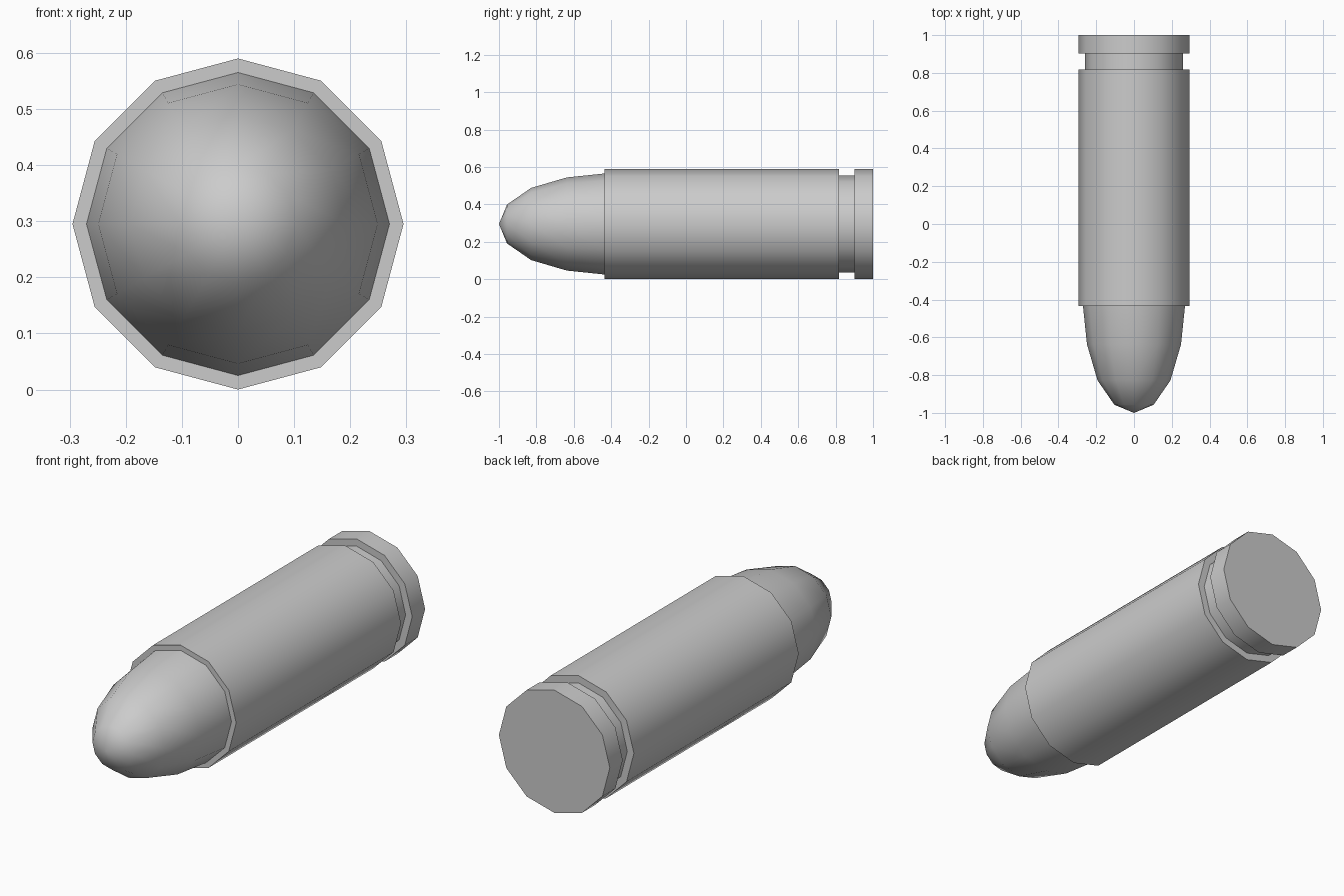
import bpy, bmesh, math

if "Cube" in bpy.data.objects:
    bpy.data.objects.remove(bpy.data.objects["Cube"], do_unlink=True)

SIDES = 12
AXIS_Z = 0.295
NOSE_R, CASE_R, GROOVE_R = 0.27, 0.295, 0.26
NOSE_Y, GROOVE_FRONT, GROOVE_BACK = -0.435, 0.817, 0.902

metal = bpy.data.materials.new("plain grey metal")
metal.use_nodes = True
GREY = (0.6, 0.6, 0.6, 1)
metal.diffuse_color = GREY
metal.node_tree.nodes["Principled BSDF"].inputs["Base Color"].default_value = GREY


def lathe(name, profile):
    """Turn a (radius, y) profile around the long axis."""
    bm = bmesh.new()
    verts = [bm.verts.new((r, y, 0)) for r, y in profile]
    edges = [bm.edges.new(pair) for pair in zip(verts, verts[1:])]
    bmesh.ops.spin(bm, geom=verts + edges, cent=(0, 0, 0), axis=(0, 1, 0),
                   angle=math.tau, steps=SIDES)
    bmesh.ops.remove_doubles(bm, verts=bm.verts, dist=0.0005)
    bmesh.ops.recalc_face_normals(bm, faces=bm.faces)
    # Orient outward even where the profile is open
    if sum(f.normal.dot((f.calc_center_median().x, 0, f.calc_center_median().z))
           for f in bm.faces) < 0:
        bmesh.ops.reverse_faces(bm, faces=bm.faces)
    mesh = bpy.data.meshes.new(name)
    bm.to_mesh(mesh)
    bm.free()
    mesh.materials.append(metal)
    obj = bpy.data.objects.new(name, mesh)
    obj.location.z = AXIS_Z
    bpy.context.collection.objects.link(obj)
    bpy.ops.object.select_all(action="DESELECT")
    obj.select_set(True)
    bpy.context.view_layer.objects.active = obj
    bpy.ops.object.shade_smooth_by_angle(angle=math.radians(45))
    return obj


# Rounded nose, seated in the mouth of the casing
lathe("nose", [(0, -1), (0.104, -0.957), (0.193, -0.828), (0.249, -0.637),
               (NOSE_R, NOSE_Y)])

# Casing with front lip, rear groove, rim and flat base
lathe("casing", [(NOSE_R, NOSE_Y), (CASE_R, NOSE_Y), (CASE_R, GROOVE_FRONT),
                 (GROOVE_R, GROOVE_FRONT), (GROOVE_R, GROOVE_BACK),
                 (CASE_R, GROOVE_BACK), (CASE_R, 1), (0, 1)])
